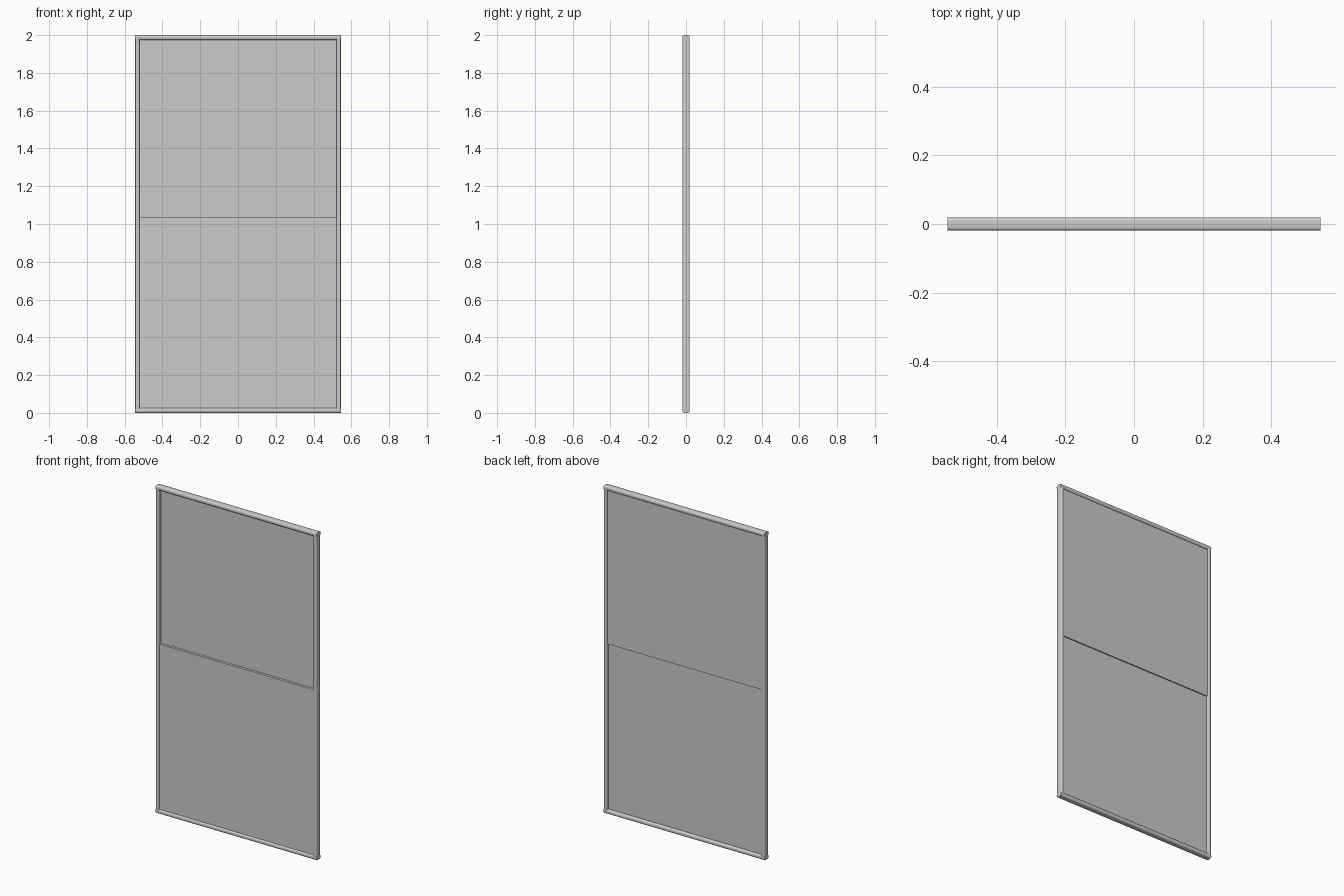
import bpy, math

if "Cube" in bpy.data.objects:
    bpy.data.objects.remove(bpy.data.objects["Cube"])

HALF_W, HEIGHT, HALF_D = 0.544, 2.0, 0.0195
STILE, RAIL = 0.022, 0.026


def rounded_profile(hw, hh, r, steps):
    """Outline of a rounded rectangle, counter-clockwise."""
    pts = []
    for i, (sx, sy) in enumerate([(1, 1), (-1, 1), (-1, -1), (1, -1)]):
        for k in range(steps + 1):
            a = math.pi / 2 * (i + k / steps)
            pts.append((sx * (hw - r) + r * math.cos(a),
                        sy * (hh - r) + r * math.sin(a)))
    return pts


def extrude(name, profile, place, start, end):
    """Sweep a profile between two positions along one axis."""
    n = len(profile)
    verts = [place(u, v, t) for t in (start, end) for u, v in profile]
    faces = [(i, (i + 1) % n, n + (i + 1) % n, n + i) for i in range(n)]
    faces += [tuple(reversed(range(n))), tuple(range(n, 2 * n))]
    mesh = bpy.data.meshes.new(name)
    mesh.from_pydata(verts, [], faces)
    obj = bpy.data.objects.new(name, mesh)
    bpy.context.collection.objects.link(obj)
    bpy.ops.object.select_all(action='DESELECT')
    obj.select_set(True)
    bpy.context.view_layer.objects.active = obj
    bpy.ops.object.mode_set(mode='EDIT')
    bpy.ops.mesh.select_all(action='SELECT')
    bpy.ops.mesh.normals_make_consistent(inside=False)
    bpy.ops.object.mode_set(mode='OBJECT')
    bpy.ops.object.shade_smooth_by_angle(angle=math.radians(35))
    return obj


# Full-width rounded rails at top and bottom
rail = rounded_profile(HALF_D, RAIL / 2, 0.010, 4)
for name, z in (("bottom_rail", RAIL / 2), ("top_rail", HEIGHT - RAIL / 2)):
    extrude(name, rail, lambda u, v, t, z=z: (t, u, z + v), -HALF_W, HALF_W)

# Upright stiles running between the rails
stile = rounded_profile(STILE / 2, HALF_D, 0.006, 3)
for name, side in (("left_stile", -1), ("right_stile", 1)):
    cx = side * (HALF_W - STILE / 2)
    extrude(name, stile, lambda u, v, t, cx=cx: (cx + u, v, t),
            RAIL / 2, HEIGHT - RAIL / 2)


# Lower panel stands forward of the upper one, leaving a small ledge
def panel(name, y0, y1, z0, z1):
    outline = [(y0, z0), (y1, z0), (y1, z1), (y0, z1)]
    x = HALF_W - STILE + 0.004
    extrude(name, outline, lambda u, v, t: (t, u, v), -x, x)


panel("lower_panel", -0.011, 0.004, RAIL - 0.008, 1.035)
panel("upper_panel", 0.004, 0.011, 1.035, HEIGHT - RAIL + 0.008)
